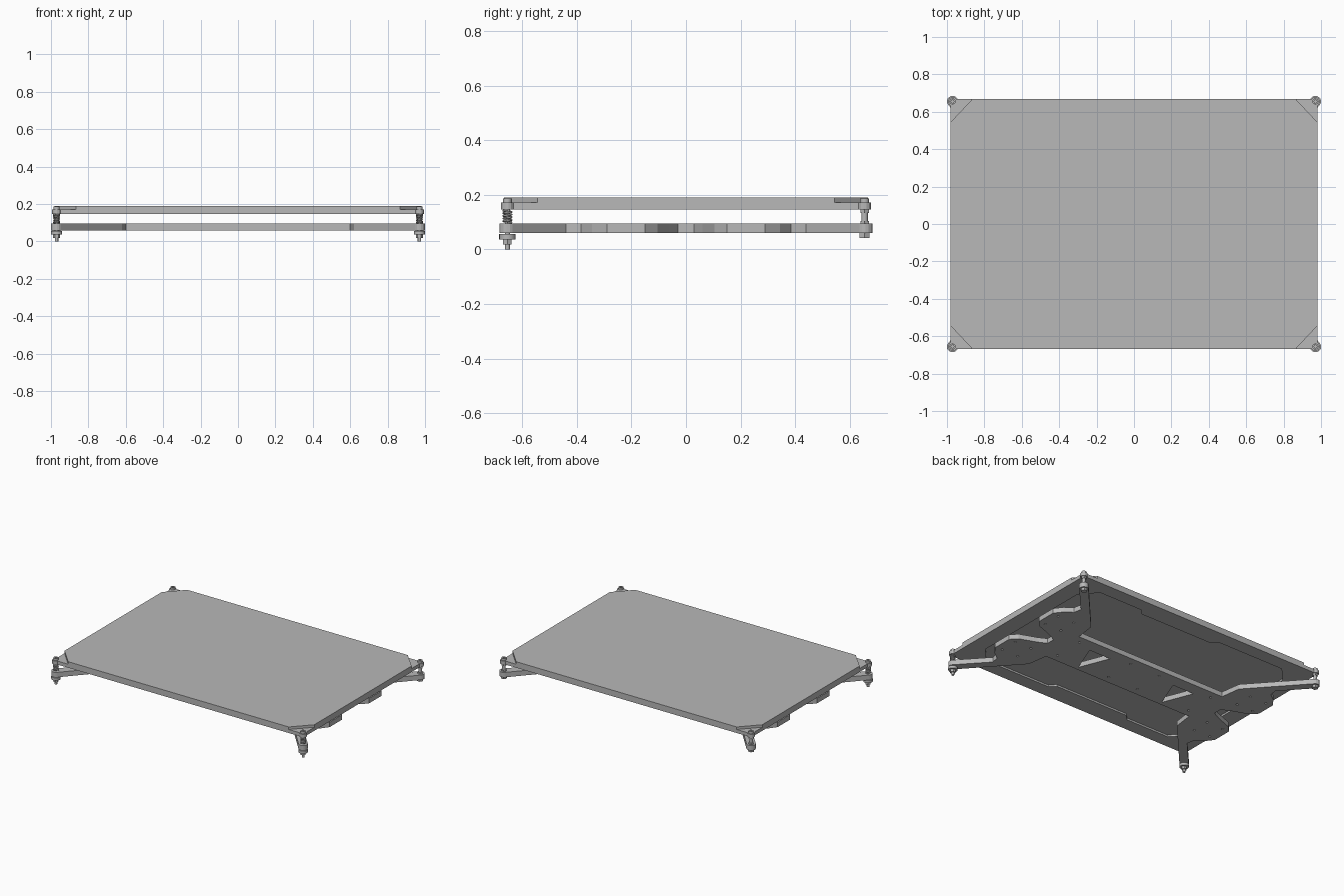
import bpy, bmesh, math
from mathutils import Vector

cube = bpy.data.objects.get("Cube")
if cube:
    bpy.data.objects.remove(cube, do_unlink=True)

metal = bpy.data.materials.new("plain_grey")
metal.use_nodes = True
grey = (0.48, 0.48, 0.48, 1)
metal.diffuse_color = grey
metal.node_tree.nodes["Principled BSDF"].inputs["Base Color"].default_value = grey

POST_X, POST_Y = 0.97, 0.655


def circle(cx, cy, r, n=12, start=0.0):
    return [(cx + r * math.cos(start + math.tau * i / n),
             cy + r * math.sin(start + math.tau * i / n)) for i in range(n)]


def arc(cx, cy, r, a0, a1, n=8):
    angles = [math.radians(a0 + (a1 - a0) * i / n) for i in range(n + 1)]
    return [(cx + r * math.cos(a), cy + r * math.sin(a)) for a in angles]


def four_way(q):
    """Mirror a counter-clockwise quadrant outline into a closed one."""
    return (q + [(-x, y) for x, y in reversed(q)] +
            [(-x, -y) for x, y in q] + [(x, -y) for x, y in reversed(q)])


def prisms(name, parts):
    """Extrude outlines, each given as (points, bottom, top), into one object."""
    bm = bmesh.new()
    for pts, z0, z1 in parts:
        face = bm.faces.new([bm.verts.new((x, y, z0)) for x, y in pts])
        ext = bmesh.ops.extrude_face_region(bm, geom=[face])
        top = [v for v in ext["geom"] if isinstance(v, bmesh.types.BMVert)]
        bmesh.ops.translate(bm, verts=top, vec=(0, 0, z1 - z0))
    bmesh.ops.recalc_face_normals(bm, faces=bm.faces)
    mesh = bpy.data.meshes.new(name)
    bm.to_mesh(mesh)
    bm.free()
    mesh.materials.append(metal)
    obj = bpy.data.objects.new(name, mesh)
    bpy.context.collection.objects.link(obj)
    return obj


def cut(obj, parts):
    cutter = prisms("cutter", parts)
    cutter.hide_render = True
    mod = obj.modifiers.new("cut", "BOOLEAN")
    mod.operation, mod.solver, mod.object = "DIFFERENCE", "EXACT", cutter
    bpy.context.view_layer.objects.active = obj
    bpy.ops.object.modifier_apply(modifier=mod.name)
    bpy.data.objects.remove(cutter, do_unlink=True)


# Top sheet with chamfered corners
prisms("bed_top_sheet", [(four_way([(0.98, 0.545), (0.865, 0.667)]), 0.172, 0.19)])

# Base sheet with rounded ears and a shallow pocket underneath
ear = [(0.98, 0.632)] + arc(POST_X, POST_Y, 0.024, -60, 150) + [(0.945, 0.667)]
base = prisms("bed_base_sheet", [(four_way(ear), 0.147, 0.172)])
pocket = [(0.86, 0.46), (0.76, 0.57), (0.42, 0.57), (0.38, 0.53),
          (-0.2, 0.53), (-0.24, 0.57), (-0.76, 0.57), (-0.86, 0.46)]
pocket += [(-x, -y) for x, y in pocket]
cut(base, [(pocket, 0.13, 0.16)])

# Carriage plate: scalloped side tabs and four slim corner arms
quarter = [(0.70, 0.03), (0.76, 0.06), (0.88, 0.105), (0.922, 0.15),
           (0.922, 0.29), (0.88, 0.345), (0.825, 0.385), (0.815, 0.44)]
quarter += arc(POST_X, POST_Y, 0.03, -40, 140)
quarter += [(0.62, 0.31), (0.6, 0.165)]
carriage = prisms("carriage_plate", [(four_way(quarter), 0.06, 0.095)])
holes = []
for s in (-1, 1):
    # triangular lightening windows
    holes.append(([(s * 0.35, -0.14), (s * 0.435, 0.075), (s * 0.265, 0.075)], 0.04, 0.12))
    # bolt holes
    for x, y in ((0.87, 0.15), (0.87, 0.28), (0.74, 0.15), (0.74, 0.28), (0.55, 0.11), (0.12, 0.11)):
        for t in (-1, 1):
            holes.append((circle(s * x, t * y, 0.008, 8), 0.04, 0.12))
cut(carriage, holes)


def spring(name, x, y, z0, z1, r=0.015, turns=5, steps=14):
    curve = bpy.data.curves.new(name, "CURVE")
    curve.dimensions = "3D"
    curve.bevel_depth, curve.bevel_resolution = 0.0038, 1
    line = curve.splines.new("POLY")
    n = turns * steps
    line.points.add(n)
    for i, p in enumerate(line.points):
        a = math.tau * i / steps
        p.co = (x + r * math.cos(a), y + r * math.sin(a), z0 + (z1 - z0) * i / n, 1)
    curve.materials.append(metal)
    bpy.context.collection.objects.link(bpy.data.objects.new(name, curve))


# Corner hardware: sprung thumb-nut screws in front, solid standoffs behind
for side, sx in (("left", 1), ("right", -1)):
    for end, sy in (("front", -1), ("rear", 1)):
        x, y = sx * POST_X, sy * POST_Y
        tag = end + "_" + side

        def ring(r, z0, z1, n=16):
            return circle(x, y, r, n), z0, z1

        head = prisms(tag + "_screw_head", [ring(0.016, 0.172, 0.187)])
        cut(head, [ring(0.008, 0.178, 0.2, 6)])
        if end == "front":
            prisms(tag + "_screw", [ring(0.009, 0.0, 0.175)])
            prisms(tag + "_thumb_nut", [ring(0.03, 0.037, 0.056, 20)])
            prisms(tag + "_lock_nut", [ring(0.018, 0.019, 0.037, 6)])
            spring(tag + "_spring", x, y, 0.097, 0.145)
        else:
            prisms(tag + "_screw", [ring(0.009, 0.045, 0.175)])
            prisms(tag + "_nut", [ring(0.021, 0.043, 0.06, 6)])
            prisms(tag + "_standoff", [ring(0.012, 0.095, 0.135)])
            prisms(tag + "_top_nut", [ring(0.018, 0.134, 0.147, 6)])
            prisms(tag + "_collar", [ring(0.018, 0.095, 0.105, 6)])

# Smooth round parts, sharp edges kept
bpy.ops.object.select_all(action="DESELECT")
for obj in bpy.context.collection.objects:
    if obj.type == "MESH" and any(k in obj.name for k in ("screw", "thumb", "standoff")):
        obj.select_set(True)
        bpy.context.view_layer.objects.active = obj
bpy.ops.object.shade_smooth_by_angle(angle=math.radians(40))
